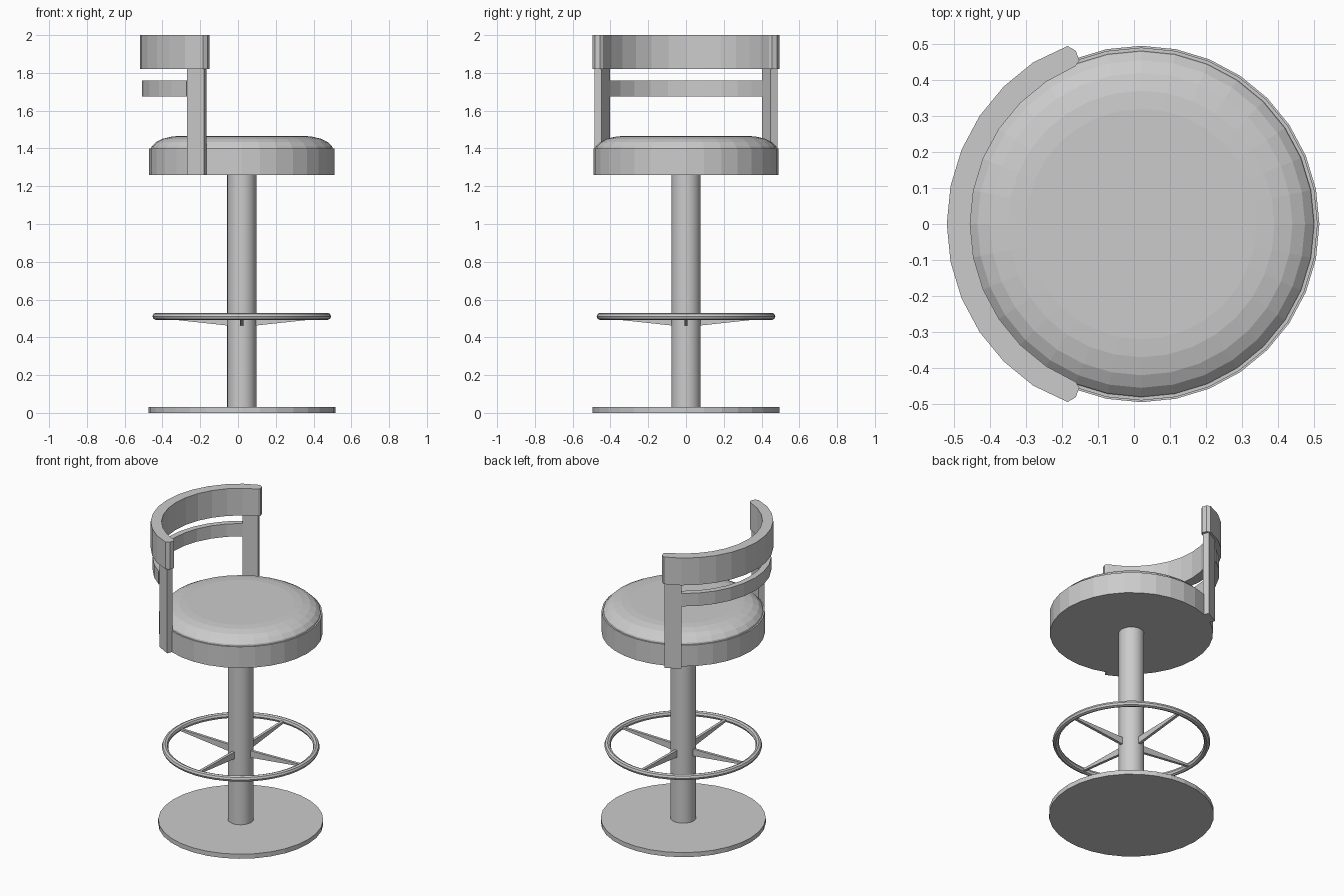
import bpy, bmesh
from math import cos, sin, pi, radians

if "Cube" in bpy.data.objects:
    bpy.data.objects.remove(bpy.data.objects["Cube"])

CX = 0.02  # axis of the stool


def finish(bm, name, smooth=False):
    bmesh.ops.remove_doubles(bm, verts=bm.verts, dist=1e-5)
    bmesh.ops.recalc_face_normals(bm, faces=bm.faces)
    me = bpy.data.meshes.new(name)
    bm.to_mesh(me)
    bm.free()
    ob = bpy.data.objects.new(name, me)
    bpy.context.collection.objects.link(ob)
    ob.location.x = CX
    if smooth:
        bpy.ops.object.select_all(action='DESELECT')
        ob.select_set(True)
        bpy.context.view_layer.objects.active = ob
        bpy.ops.object.shade_smooth_by_angle(angle=radians(40))
    return ob


def lathe(name, profile, n=32, smooth=False):
    """Closed solid turned from (radius, z) points, bottom to top."""
    bm = bmesh.new()
    rings = [[bm.verts.new((r * cos(2 * pi * i / n), r * sin(2 * pi * i / n), z))
              for i in range(n)] for r, z in profile]
    for a, b in zip(rings, rings[1:]):
        for i in range(n):
            j = (i + 1) % n
            bm.faces.new((a[i], a[j], b[j], b[i]))
    bm.faces.new(rings[0][::-1])
    bm.faces.new(rings[-1])
    return finish(bm, name, smooth)


def arc(name, stations, z0, z1):
    """Curved bar behind the seat; stations are (angle from -x, inner r, outer r)."""
    bm = bmesh.new()
    loops = []
    for deg, ri, ro in stations:
        a = pi - radians(deg)
        loops.append([bm.verts.new((r * cos(a), r * sin(a), z))
                      for r, z in ((ri, z0), (ro, z0), (ro, z1), (ri, z1))])
    for a, b in zip(loops, loops[1:]):
        for i in range(4):
            j = (i + 1) % 4
            bm.faces.new((a[i], a[j], b[j], b[i]))
    bm.faces.new(loops[0])
    bm.faces.new(loops[-1][::-1])
    return finish(bm, name)


# Pedestal
lathe("base_plate", [(0.495, 0), (0.495, 0.03)])
lathe("column", [(0.077, 0.03), (0.077, 1.26)], smooth=True)

# Seat and domed cushion
lathe("seat", [(0.49, 1.26), (0.49, 1.40)])
lathe("cushion", [(0.482, 1.395), (0.478, 1.41), (0.455, 1.433), (0.42, 1.451),
                  (0.37, 1.463), (0.32, 1.467)])

# Foot ring
bpy.ops.mesh.primitive_torus_add(major_segments=48, minor_segments=8,
                                 major_radius=0.454, minor_radius=0.019,
                                 location=(CX, 0, 0.511))
bpy.context.object.name = "foot_ring"
bpy.ops.object.shade_smooth_by_angle(angle=radians(40))

# Tapered spokes
for k in range(4):
    bm = bmesh.new()
    side = [[bm.verts.new((x, y, z)) for x, z in
             ((0.07, 0.462), (0.45, 0.503), (0.45, 0.515), (0.07, 0.508))]
            for y in (-0.009, 0.009)]
    bm.faces.new(side[0])
    bm.faces.new(side[1][::-1])
    for i in range(4):
        j = (i + 1) % 4
        bm.faces.new((side[0][i], side[0][j], side[1][j], side[1][i]))
    finish(bm, f"spoke_{k + 1}").rotation_euler.z = k * pi / 2

# Backrest: top band with eased ends, lower rail, two posts
STEP = 11.25
half = [(STEP * i, 0.475, 0.54) for i in range(7)]
half[-1] = (67.5, 0.475, 0.535)
half.append((69.3, 0.486, 0.515))
band = [(-d, a, b) for d, a, b in half[:0:-1]] + half
arc("back_band", band, 1.82, 2.0)
arc("back_rail", [(STEP * i, 0.49, 0.528) for i in range(-5, 6)], 1.675, 1.76)
for s, side in ((1, "left"), (-1, "right")):
    arc(f"back_post_{side}", [(s * d, 0.485, 0.523) for d in (56.25, 67.5)], 1.26, 1.83)
